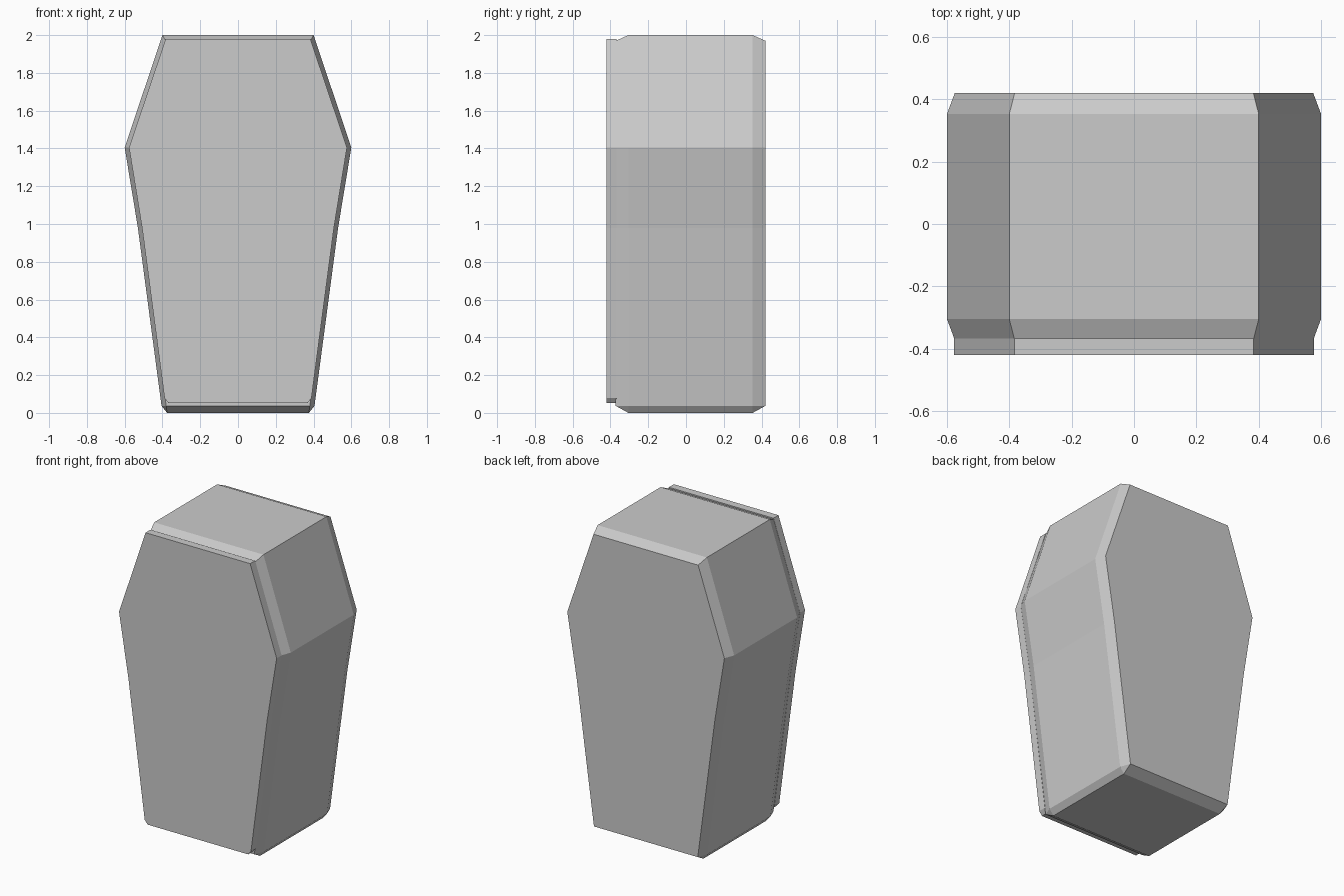
import bpy, bmesh

if "Cube" in bpy.data.objects:
    bpy.data.objects.remove(bpy.data.objects["Cube"])


def mirrored(half):
    """Close a right-hand half profile (top to bottom) into a full outline."""
    return half + [(-x, z) for x, z in reversed(half)]


def loft(name, layers):
    """Skin a list of (y, half profile) layers and cap both ends."""
    bm = bmesh.new()
    rings = [[bm.verts.new((x, y, z)) for x, z in mirrored(half)] for y, half in layers]
    n = len(rings[0])
    for a, b in zip(rings, rings[1:]):
        for i in range(n):
            j = (i + 1) % n
            bm.faces.new((a[i], a[j], b[j], b[i]))
    bm.faces.new(rings[0])
    bm.faces.new(rings[-1])
    bmesh.ops.remove_doubles(bm, verts=bm.verts, dist=0.0005)
    bmesh.ops.recalc_face_normals(bm, faces=bm.faces)
    mesh = bpy.data.meshes.new(name)
    bm.to_mesh(mesh)
    bm.free()
    obj = bpy.data.objects.new(name, mesh)
    bpy.context.collection.objects.link(obj)
    return obj


# Half outlines (x, z): full body, narrowed ends of the body, and lid
full = [(0.40, 2.0), (0.60, 1.405), (0.53, 0.98), (0.405, 0.037), (0.375, 0.0)]
inset = [(0.383, 1.97), (0.575, 1.405), (0.506, 0.98), (0.38, 0.037), (0.38, 0.037)]
lid = [(0.383, 1.98), (0.577, 1.405), (0.508, 0.98), (0.389, 0.078), (0.368, 0.052)]

# Casket box with bevelled front, back and base edges
loft("coffin_body", [(-0.372, inset), (-0.305, full), (0.353, full), (0.42, inset)])

# Flat lid slab on the front
loft("coffin_lid", [(-0.42, lid), (-0.368, lid)])
